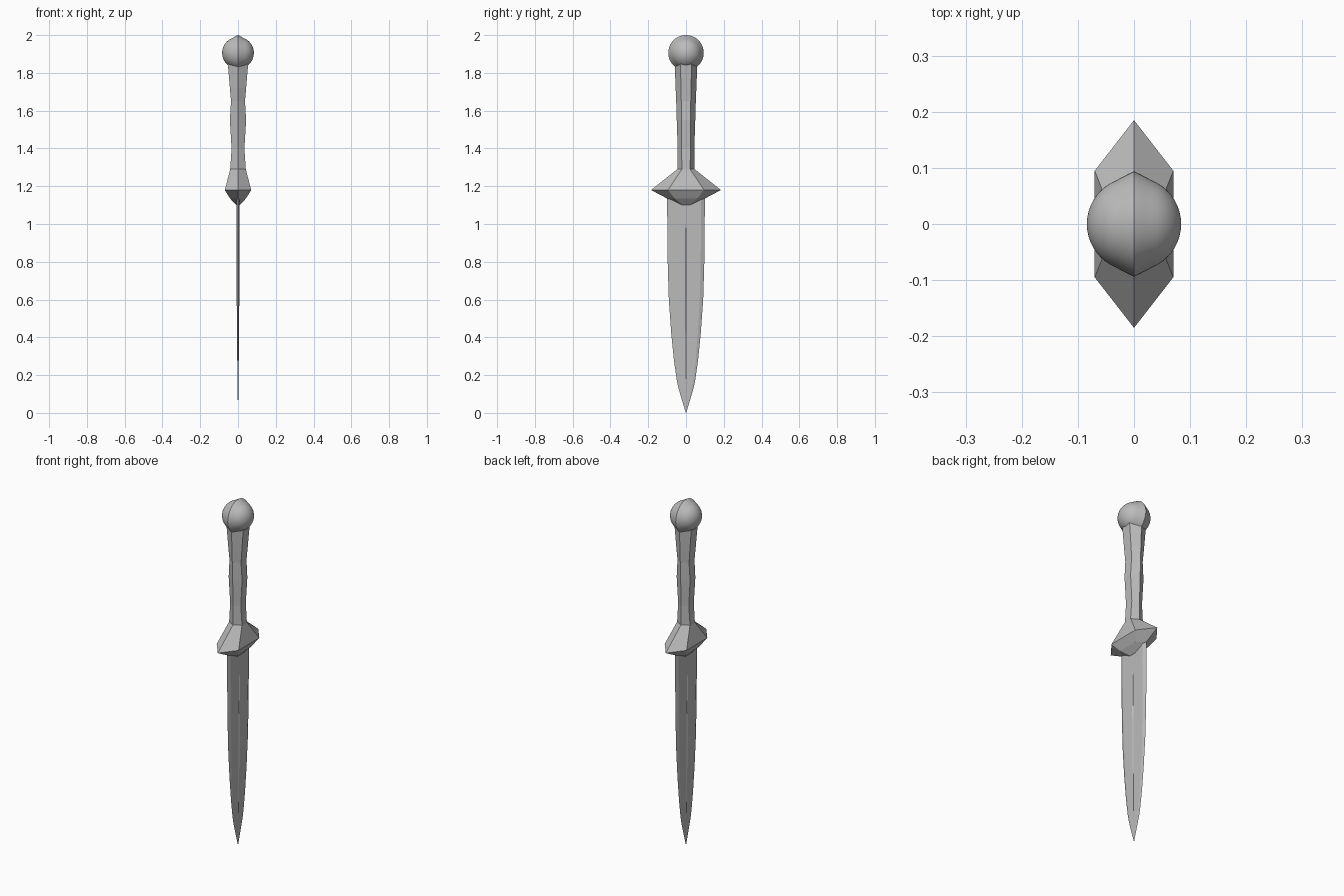
import bpy, bmesh, math

if "Cube" in bpy.data.objects:
    bpy.data.objects.remove(bpy.data.objects["Cube"])

steel = bpy.data.materials.new("steel grey")
steel.diffuse_color = (0.5, 0.5, 0.5, 1)
steel.use_nodes = True
steel.node_tree.nodes["Principled BSDF"].inputs["Base Color"].default_value = steel.diffuse_color


def finish(bm, name):
    bmesh.ops.remove_doubles(bm, verts=bm.verts, dist=1e-5)
    bmesh.ops.recalc_face_normals(bm, faces=bm.faces)
    me = bpy.data.meshes.new(name)
    bm.to_mesh(me)
    bm.free()
    me.materials.append(steel)
    ob = bpy.data.objects.new(name, me)
    bpy.context.collection.objects.link(ob)
    return ob


def loft(name, rings):
    # Skin a stack of equal-length rings and cap both ends
    bm = bmesh.new()
    rows = [[bm.verts.new(p) for p in r] for r in rings]
    n = len(rows[0])
    for a, b in zip(rows, rows[1:]):
        for i in range(n):
            j = (i + 1) % n
            bm.faces.new((a[i], a[j], b[j], b[i]))
    bm.faces.new(rows[0])
    bm.faces.new(rows[-1])
    return finish(bm, name)


def hexagon(z, x, y, c):
    # Six sides with points on +y and -y, flat faces on +x and -x
    return [(0, y, z), (x, c, z), (x, -c, z), (0, -y, z), (-x, -c, z), (-x, c, z)]


# grip: waisted six-sided handle (z, half x, half y, flat half width)
loft("grip", [hexagon(*r) for r in (
    (1.28, .042, .044, .022), (1.40, .034, .044, .023), (1.55, .043, .049, .024),
    (1.65, .037, .052, .025), (1.72, .043, .055, .027), (1.85, .054, .060, .029))])

# guard: double pyramid stretched along y
loft("guard", [hexagon(*r) for r in (
    (1.10, .010, .030, .018), (1.135, .042, .100, .060),
    (1.18, .070, .185, .095), (1.29, .041, .046, .022))])


# blade: flat section with bevelled edges and a narrow central groove
def blade_ring(z, w, t, groove):
    half = [(0, w), (t, .8 * w), (t, .05 * w), (t - groove, 0), (t, -.05 * w), (t, -.8 * w)]
    return [(x, y, z) for x, y in half] + [(-x, -y, z) for x, y in half]


loft("blade", [blade_ring(*r) for r in (
    (1.15, .100, .009, 0), (1.00, .099, .009, 0), (.98, .099, .009, .003),
    (.80, .097, .008, .003), (.60, .091, .007, .003), (.42, .078, .005, .002),
    (.28, .064, .004, .0015), (.18, .050, .003, .001), (.14, .042, .0025, 0),
    (.08, .025, .0015, 0), (0.0, .0008, .0003, 0))])

# pommel: ball with a raised rim around its middle, turned about x
R, rim, cz, seg = .084, .010, 1.906, 48
bm = bmesh.new()
rows = []
for i in range(25):
    x = -R * math.cos(math.pi * i / 24)
    r = math.sqrt(max(R * R - x * x, 0)) + rim * max(0, 1 - abs(x) / .03) ** 1.3
    rows.append([bm.verts.new((x, r * math.cos(2 * math.pi * k / seg),
                               cz + r * math.sin(2 * math.pi * k / seg))) for k in range(seg)])
for a, b in zip(rows, rows[1:]):
    for k in range(seg):
        j = (k + 1) % seg
        bm.faces.new((a[k], a[j], b[j], b[k]))
pommel = finish(bm, "pommel")
bpy.context.view_layer.objects.active = pommel
pommel.select_set(True)
bpy.ops.object.shade_smooth_by_angle(angle=math.radians(30))
